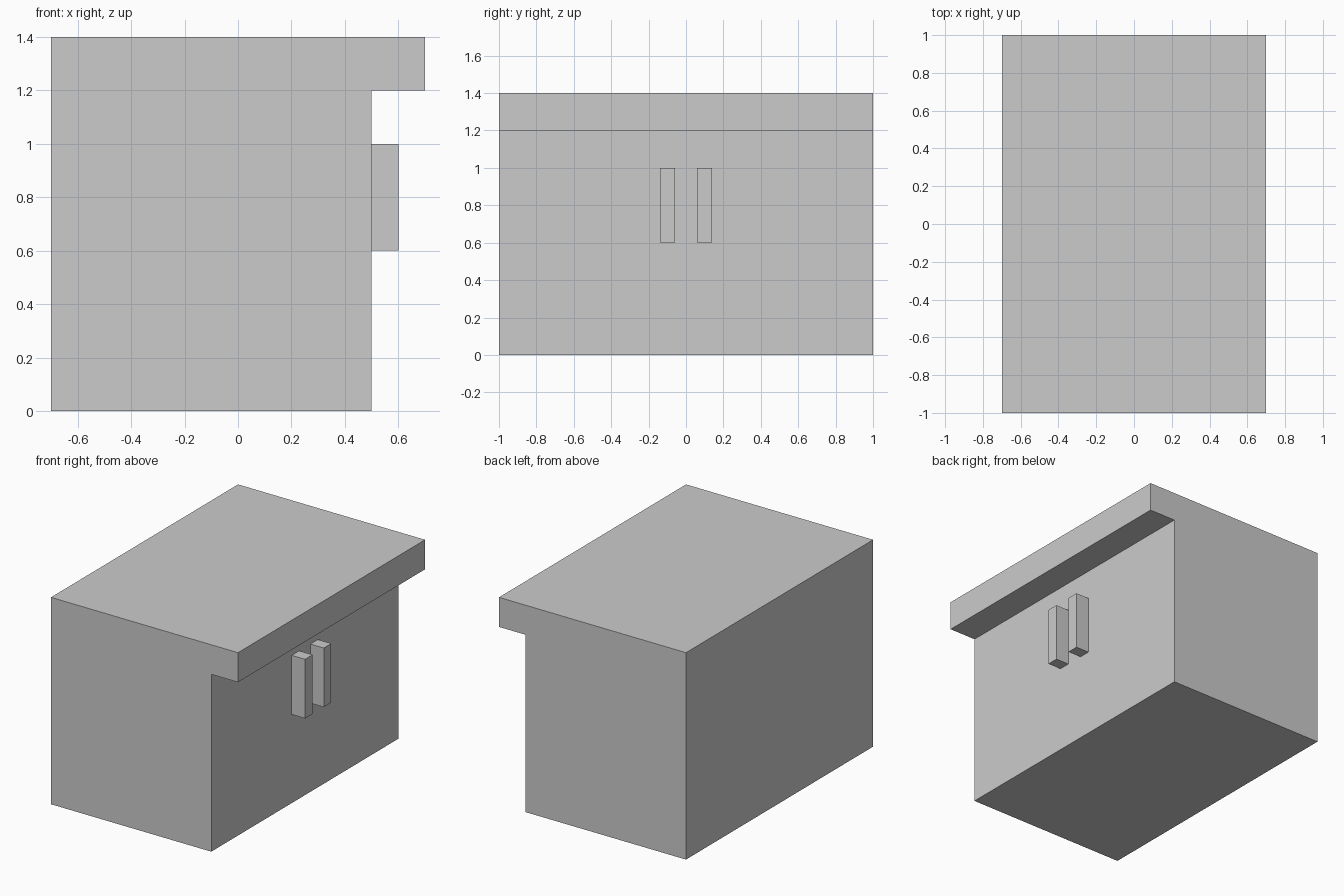
import bpy

if "Cube" in bpy.data.objects:
    bpy.data.objects.remove(bpy.data.objects["Cube"])


def box(name, x, y, z):
    """Add a box spanning the (min, max) ranges on each axis."""
    spans = (x, y, z)
    bpy.ops.mesh.primitive_cube_add(size=1, location=[(a + b) / 2 for a, b in spans])
    obj = bpy.context.object
    obj.name = name
    obj.scale = [b - a for a, b in spans]
    bpy.ops.object.transform_apply(location=True, rotation=False, scale=True)
    # Origin stays on the world centre so mirroring works across y = 0
    return obj


# Cabinet body, flush with the worktop at the back and ends
box("cabinet_body", (-0.7, 0.5), (-1, 1), (0, 1.2))

# Worktop overhanging the door side
box("worktop", (-0.7, 0.7), (-1, 1), (1.2, 1.4))

# Pair of upright door handles
handles = box("door_handles", (0.5, 0.6), (0.06, 0.14), (0.6, 1.0))
mirror = handles.modifiers.new("mirror", 'MIRROR')
mirror.use_axis = (False, True, False)
